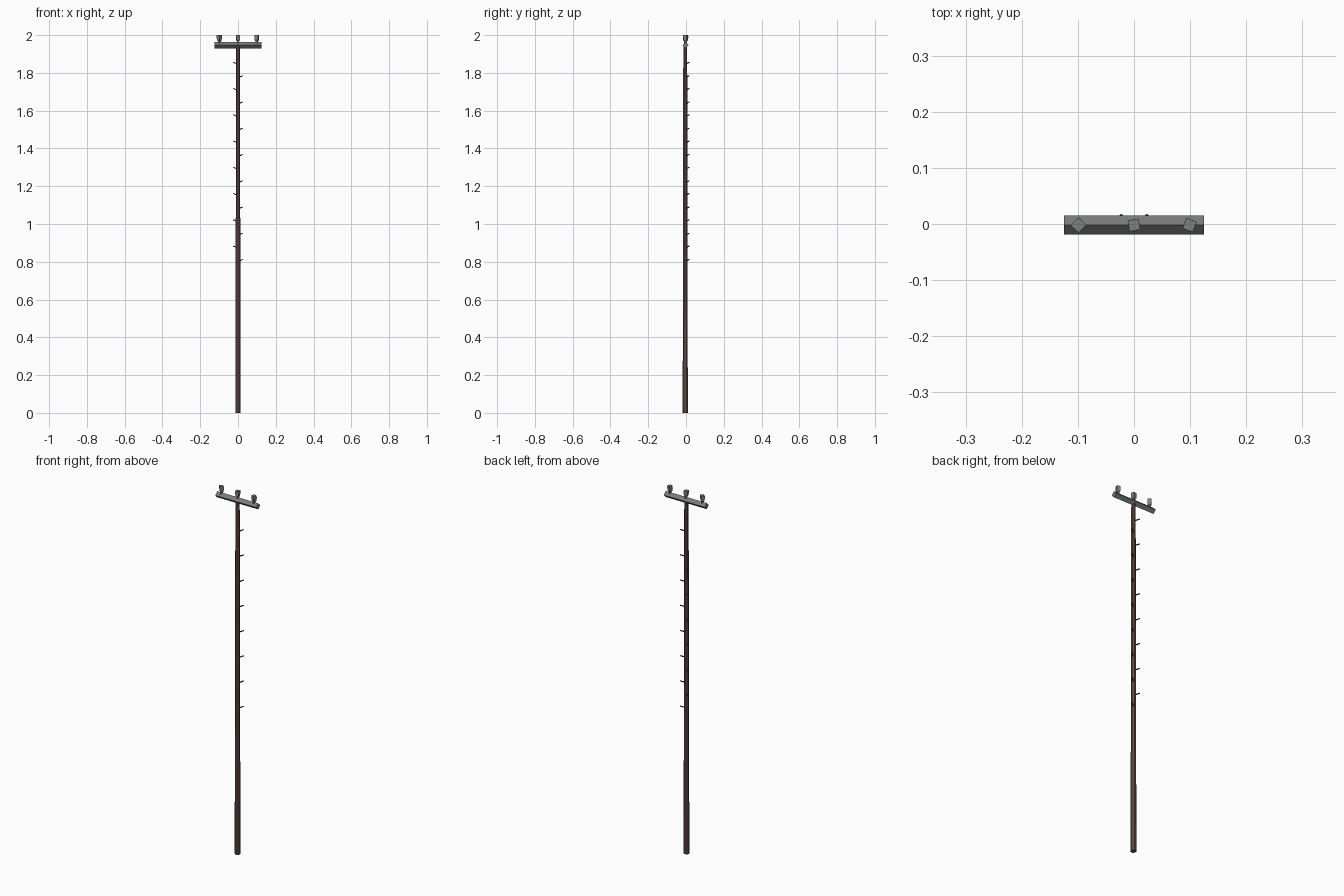
import bpy, bmesh, math
from mathutils import Vector, Matrix

if "Cube" in bpy.data.objects:
    bpy.data.objects.remove(bpy.data.objects["Cube"])

AXIS_Y = -0.002   # arm and insulator line
POLE_Y = -0.004   # pole axis, so the rear steps stay inside the centred bounds


def material(name, rgb):
    m = bpy.data.materials.new(name)
    m.diffuse_color = (*rgb, 1.0)
    m.use_nodes = True
    m.node_tree.nodes["Principled BSDF"].inputs["Base Color"].default_value = m.diffuse_color
    return m


WOOD = material("brown_wood", (0.125, 0.074, 0.062))
ARM = material("weathered_grey", (0.195, 0.205, 0.20))
CERAMIC = material("grey_ceramic", (0.205, 0.22, 0.225))
IRON = material("dark_iron", (0.035, 0.035, 0.036))


def lathe(name, profile, sides, mat, matrix=Matrix(), turn=0.0):
    """Closed solid from (radius, height) rings about local z."""
    bm = bmesh.new()
    rings = []
    for r, z in profile:
        ring = []
        for i in range(sides):
            a = turn + math.tau * i / sides
            ring.append(bm.verts.new((r * math.cos(a), r * math.sin(a), z)))
        rings.append(ring)
    for lo, hi in zip(rings, rings[1:]):
        for i in range(sides):
            j = (i + 1) % sides
            bm.faces.new((lo[i], lo[j], hi[j], hi[i]))
    bm.faces.new(rings[0][::-1])
    bm.faces.new(rings[-1])
    bm.transform(matrix)
    bmesh.ops.recalc_face_normals(bm, faces=bm.faces)
    me = bpy.data.meshes.new(name)
    bm.to_mesh(me)
    bm.free()
    me.materials.append(mat)
    ob = bpy.data.objects.new(name, me)
    bpy.context.collection.objects.link(ob)
    return ob


def bar(name, start, end, r0, r1, sides, mat, turn=0.0):
    """Tapered bar between two points."""
    a, b = Vector(start), Vector(end)
    d = b - a
    mtx = Matrix.Translation(a) @ d.to_track_quat('Z', 'Y').to_matrix().to_4x4()
    return lathe(name, [(r0, 0), (r1, d.length)], sides, mat, mtx, turn)


# Tapered pole
lathe("pole", [(0.0148, 0.0), (0.0112, 1.95)], 8, WOOD,
      Matrix.Translation((0, POLE_Y, 0)), math.pi / 8)

# Crossarm: square beam standing on its edge
bar("crossarm", (-0.125, AXIS_Y, 1.947), (0.125, AXIS_Y, 1.947),
    0.0168, 0.0168, 4, ARM)

# Three four-sided insulators, each turned differently
PROFILE = [(0.008, 1.95), (0.008, 1.968), (0.0125, 1.972), (0.014, 1.986), (0.0138, 2.0)]
for x, deg in ((-0.099, 2), (0.0, 55), (0.099, 25)):
    lathe("insulator", PROFILE, 4, CERAMIC,
          Matrix.Translation((x, AXIS_Y, 0)), math.radians(deg))

# Climbing steps, alternating between the two rear sides
for i in range(8):
    for side, top in ((1, 1.783), (-1, 1.854)):
        z = top - 0.139 * i
        bar("climbing_step", (side * 0.004, POLE_Y + 0.003, z - 0.007),
            (side * 0.024, 0.0165, z + 0.002), 0.0035, 0.0028, 4, IRON, math.pi / 4)
